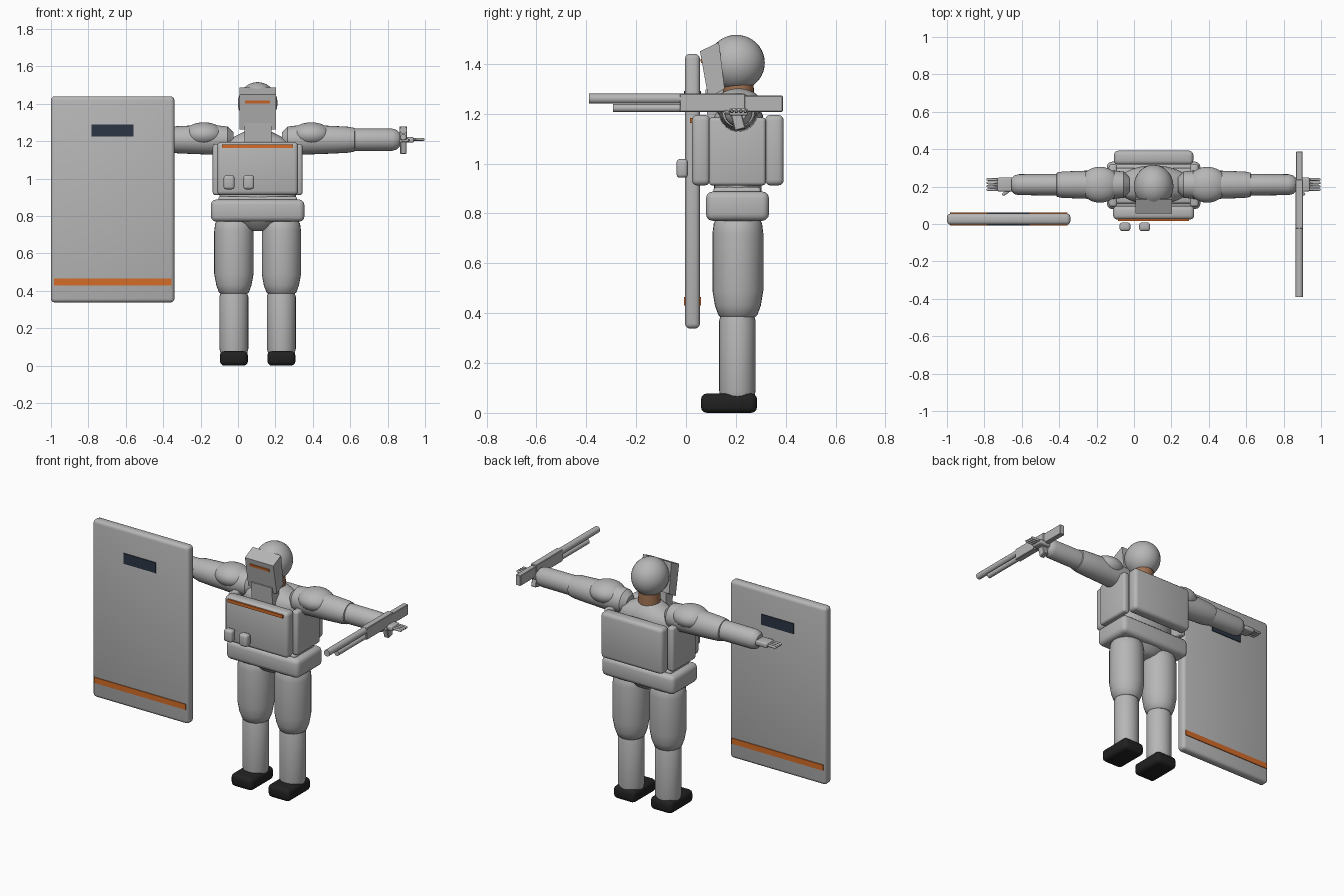
import bpy, bmesh, math
from mathutils import Matrix, Vector

if "Cube" in bpy.data.objects:
    bpy.data.objects.remove(bpy.data.objects["Cube"])

CX, CY = 0.105, 0.208        # body axis
ARM_Z = 1.208


def material(name, rgb):
    m = bpy.data.materials.new(name)
    m.diffuse_color = (*rgb, 1)
    m.use_nodes = True
    m.node_tree.nodes["Principled BSDF"].inputs["Base Color"].default_value = m.diffuse_color
    return m


GREY = material("armour grey", (0.47, 0.47, 0.47))
ORANGE = material("signal orange", (0.66, 0.15, 0.022))
SKIN = material("skin brown", (0.36, 0.17, 0.085))
BLACK = material("boot black", (0.015, 0.015, 0.015))
NAVY = material("window navy", (0.024, 0.036, 0.058))


def finish(name, bm, mat):
    bmesh.ops.recalc_face_normals(bm, faces=bm.faces)
    me = bpy.data.meshes.new(name)
    bm.to_mesh(me)
    bm.free()
    me.materials.append(mat)
    ob = bpy.data.objects.new(name, me)
    bpy.context.collection.objects.link(ob)
    return ob


def box(name, x, y, z, mat=GREY, bevel=0.0, tilt=0.0, segs=3):
    """Box from (min, max) ranges, optional rounding and tilt about x."""
    bm = bmesh.new()
    bmesh.ops.create_cube(bm, size=1)
    bmesh.ops.scale(bm, vec=(x[1] - x[0], y[1] - y[0], z[1] - z[0]), verts=bm.verts)
    if bevel:
        bmesh.ops.bevel(bm, geom=bm.edges[:], offset=bevel, segments=segs,
                        profile=0.5, affect='EDGES')
    mid = Vector((sum(x) / 2, sum(y) / 2, sum(z) / 2))
    bm.transform(Matrix.Translation(mid) @ Matrix.Rotation(tilt, 4, 'X'))
    return finish(name, bm, mat)


def loft(name, rings, to_world, mat=GREY, n=28):
    """Elliptical rings (height, ra, rb) skinned along local z."""
    bm = bmesh.new()
    loops = []
    for h, ra, rb in rings:
        loops.append([bm.verts.new((ra * math.cos(2 * math.pi * i / n),
                                    rb * math.sin(2 * math.pi * i / n), h)) for i in range(n)])
    for a, b in zip(loops, loops[1:]):
        for i in range(n):
            bm.faces.new((a[i], a[(i + 1) % n], b[(i + 1) % n], b[i]))
    bm.faces.new(loops[0])
    bm.faces.new(loops[-1])
    bm.transform(to_world)
    return finish(name, bm, mat)


def ball(name, loc, radii, mat=GREY):
    bm = bmesh.new()
    bmesh.ops.create_uvsphere(bm, u_segments=32, v_segments=20, radius=1)
    bm.transform(Matrix.Translation(loc) @ Matrix.Diagonal((*radii, 1)))
    return finish(name, bm, mat)


def prism(name, profile, x, mat=GREY):
    """(y, z) outline extruded across an x range."""
    bm = bmesh.new()
    ends = [[bm.verts.new((px, y, z)) for y, z in profile] for px in x]
    n = len(profile)
    for i in range(n):
        j = (i + 1) % n
        bm.faces.new((ends[0][i], ends[0][j], ends[1][j], ends[1][i]))
    for e in ends:
        bm.faces.new(e)
    return finish(name, bm, mat)


def up(x, y, z=0):
    return Matrix.Translation((x, y, z))


# Shield with window and stripe on both faces
box("shield", (-1, -0.34), (-0.004, 0.056), (0.338, 1.44), bevel=0.02)
for side, y in (("front", (-0.009, 0.0)), ("back", (0.052, 0.061))):
    box("shield_stripe_" + side, (-0.985, -0.355), y, (0.43, 0.465), ORANGE)
    box("shield_window_" + side, (-0.783, -0.56), y, (1.225, 1.29), NAVY)

# Torso core, from crotch to shoulder slope
loft("torso", [(0.72, 0.05, 0.04), (0.735, 0.1, 0.07), (0.78, 0.19, 0.1), (0.9, 0.205, 0.095),
               (1.05, 0.2, 0.1), (1.16, 0.2, 0.105), (1.195, 0.185, 0.1),
               (1.225, 0.125, 0.085), (1.255, 0.065, 0.06)], up(CX, CY), n=36)
box("pelvis_guard", (-0.145, 0.355), (0.08, 0.333), (0.77, 0.888), bevel=0.028)
box("waist_band", (-0.105, 0.315), (0.11, 0.3), (0.87, 0.905), bevel=0.012)

# Armour vest
box("chest_plate", (-0.112, 0.322), (0.024, 0.097), (0.912, 1.195), bevel=0.022)
box("back_plate", (-0.107, 0.317), (0.317, 0.392), (0.912, 1.195), bevel=0.022)
box("chest_stripe", (-0.085, 0.295), (0.016, 0.0255), (1.163, 1.182), ORANGE)
for i, x in enumerate((-0.048, 0.057)):
    box(f"chest_pouch_{i + 1}", (x - 0.029, x + 0.029), (-0.038, 0.008), (0.943, 1.018), bevel=0.014)

# Head, neck and face guard
loft("neck", [(1.2, 0.068, 0.066), (1.26, 0.064, 0.063), (1.36, 0.06, 0.06)], up(CX, 0.21), SKIN)
ball("helmet", (CX, 0.202, 1.404), (0.106, 0.114, 0.112))
prism("visor", [(0.056, 1.45), (0.132, 1.487), (0.155, 1.30), (0.09, 1.262)], (0.008, 0.204))
box("visor_stripe", (0.038, 0.172), (0.059, 0.066), (1.403, 1.419), ORANGE, tilt=0.18)
box("chin_guard", (0.034, 0.178), (0.082, 0.15), (1.18, 1.30), tilt=0.08)

for s, tag in ((-1, "left"), (1, "right")):
    def span(a, b):
        return tuple(sorted((CX + s * a, CX + s * b)))

    # Vest sides
    box("side_panel_" + tag, span(0.195, 0.24), (0.092, 0.32), (0.912, 1.185), bevel=0.014)

    # Legs
    lx = CX + s * 0.127
    loft("thigh_" + tag, [(0.385, 0.07, 0.07), (0.392, 0.08, 0.078), (0.43, 0.094, 0.092),
                          (0.49, 0.105, 0.102), (0.72, 0.105, 0.102), (0.76, 0.1, 0.097),
                          (0.79, 0.08, 0.08)], up(lx, CY))
    loft("shin_" + tag, [(0.06, 0.07, 0.068), (0.09, 0.077, 0.073), (0.37, 0.077, 0.073),
                         (0.42, 0.06, 0.06)], up(lx, 0.206))
    box("boot_" + tag, (lx - 0.075, lx + 0.075), (0.06, 0.285), (0, 0.078), BLACK, bevel=0.024)

    # Arms: local z runs outward, local x runs vertically
    out = up(CX, CY + 0.002, ARM_Z) @ Matrix.Rotation(s * math.pi / 2, 4, 'Y')
    ball("shoulder_pad_" + tag, (CX + s * 0.287, 0.21, 1.235), (0.107, 0.096, 0.066))
    loft("upper_arm_" + tag, [(0.13, 0.04, 0.04), (0.16, 0.07, 0.07), (0.24, 0.08, 0.078),
                              (0.4, 0.074, 0.074), (0.49, 0.069, 0.07), (0.517, 0.063, 0.065),
                              (0.525, 0.045, 0.045)], out)
    loft("forearm_" + tag, [(0.5, 0.06, 0.057), (0.72, 0.059, 0.056), (0.745, 0.052, 0.05),
                            (0.76, 0.035, 0.035)], out)

    # Hand with four fingers and a thumb
    box("palm_" + tag, span(0.75, 0.835), (0.174, 0.248), (1.192, 1.222), bevel=0.008)
    for i in range(4):
        y = 0.184 + 0.018 * i
        loft(f"finger_{i + 1}_{tag}", [(0.82, 0.008, 0.008), (0.885, 0.008, 0.008),
                                       (0.893, 0.004, 0.004)], up(CX, y, ARM_Z + 0.002)
             @ Matrix.Rotation(s * math.pi / 2, 4, 'Y'), n=10)
    thumb = (up(CX + s * 0.765, 0.185, 1.205) @ Matrix.Rotation(-s * 0.6, 4, 'Z')
             @ Matrix.Rotation(s * math.pi / 2, 4, 'Y'))
    loft("thumb_" + tag, [(0, 0.009, 0.009), (0.045, 0.009, 0.009), (0.053, 0.005, 0.005)], thumb, n=10)

# Long gun in the outstretched hand
GX = 0.884
box("gun_receiver", (GX - 0.02, GX + 0.02), (-0.025, 0.237), (1.207, 1.28), bevel=0.003, segs=1)
box("gun_stock", (GX - 0.017, GX + 0.017), (0.23, 0.388), (1.207, 1.272), bevel=0.003, segs=1)
box("gun_grip", (GX - 0.017, GX + 0.017), (0.185, 0.23), (1.135, 1.215), bevel=0.004, tilt=0.25, segs=1)
along = Matrix.Rotation(math.pi / 2, 4, 'X')     # local z points to -y
loft("gun_barrel", [(0, 0.02, 0.02), (0.39, 0.02, 0.02)], up(GX, 0, 1.26) @ along, n=20)
loft("gun_tube", [(0, 0.016, 0.016), (0.293, 0.016, 0.016)], up(GX, 0, 1.222) @ along, n=20)

# Smooth shading with sharp edges kept
for ob in bpy.context.collection.objects:
    ob.select_set(True)
    bpy.context.view_layer.objects.active = ob
bpy.ops.object.shade_smooth_by_angle(angle=math.radians(35))
